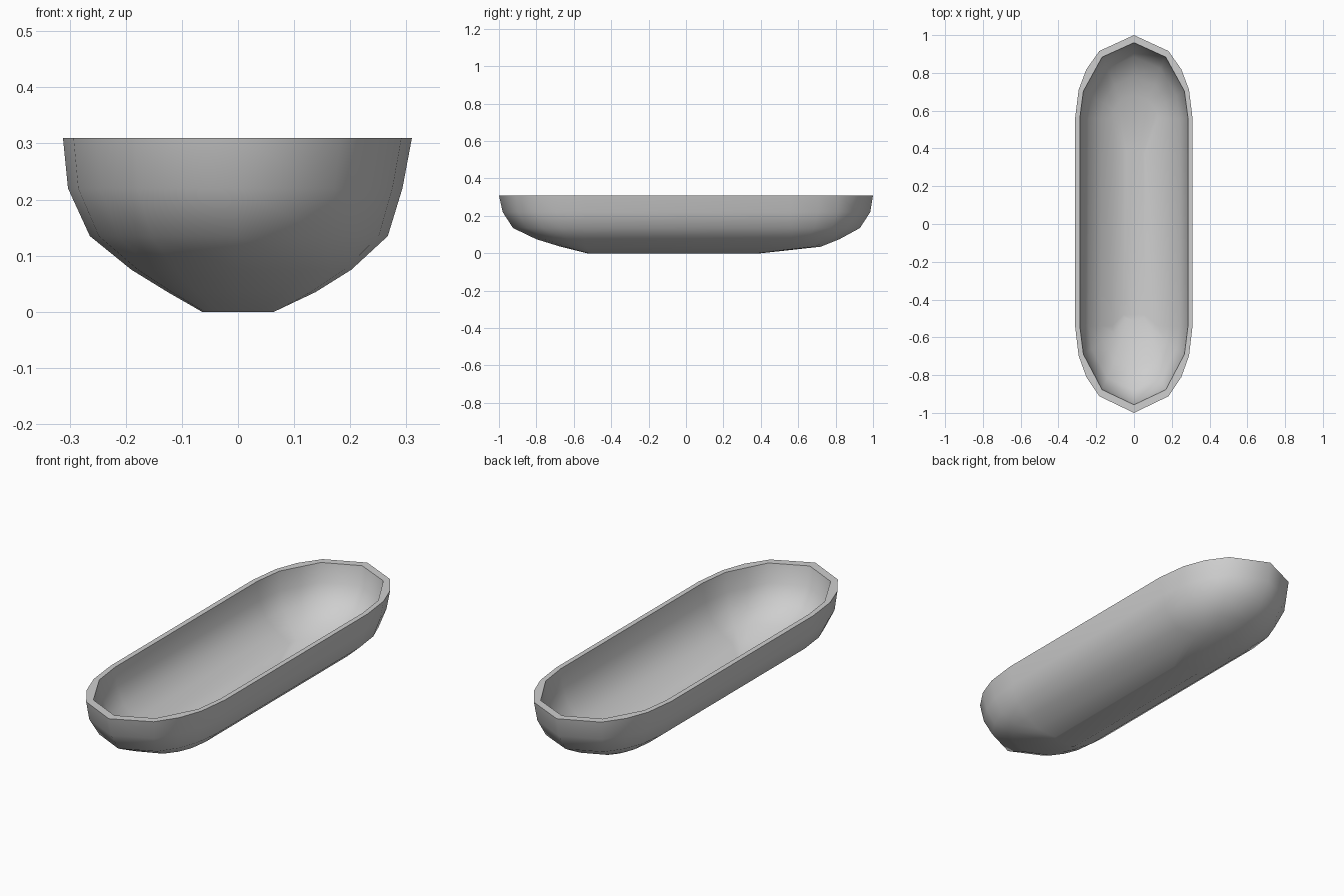
import bpy
import bmesh
from math import sin, cos, radians

cube = bpy.data.objects.get("Cube")
if cube:
    bpy.data.objects.remove(cube, do_unlink=True)

grey = bpy.data.materials.new("plain grey")
grey.use_nodes = True
colour = (0.62, 0.62, 0.62, 1)
grey.diffuse_color = colour
grey.node_tree.nodes["Principled BSDF"].inputs["Base Color"].default_value = colour


def ring(bm, arc, z, left, right, front, back):
    """Closed outline: straight sides with a faceted cap at each end."""
    back_start = min(0.56, back - 0.03)
    front_start = min(0.54, front - 0.03)
    half = arc + [(-c, s) for c, s in reversed(arc[:-1])]
    points = [(c, back_start + (back - back_start) * s) for c, s in half]
    points += [(-c, -front_start - (front - front_start) * s) for c, s in half]
    return [bm.verts.new((c * (left if c > 0 else right), y, z)) for c, y in points]


def join(bm, first, second):
    """Band of quads between two rings."""
    for i in range(len(first)):
        bm.faces.new((first[i - 1], first[i], second[i], second[i - 1]))


def shell(bm, arc, levels):
    """Stack of rings from rim to floor; returns the rim."""
    rings = [ring(bm, arc, *level) for level in levels]
    for upper, lower in zip(rings, rings[1:]):
        join(bm, upper, lower)
    bm.faces.new(rings[-1])
    return rings[0]


# Quarter arcs of the end caps; the inner one has a coarser outline
outer_arc = [(cos(radians(a)), sin(radians(a))) for a in (0, 20, 36, 54, 90)]
inner_arc = [(cos(radians(a)), sin(radians(a))) for a in (0, 21, 54, 90)]
(c1, s1), (c2, s2) = inner_arc[1:3]
inner_arc.insert(2, ((c1 + c2) / 2, (s1 + s2) / 2))

# Height, left half width, right half width, front reach, back reach
outer_levels = [
    (0.31, 0.31, 0.312, 1.0, 1.0), (0.22, 0.293, 0.303, 0.98, 0.985),
    (0.135, 0.267, 0.264, 0.925, 0.93), (0.075, 0.202, 0.19, 0.80, 0.82),
    (0.035, 0.138, 0.125, 0.67, 0.72), (0.0, 0.064, 0.064, 0.53, 0.40),
]
inner_levels = [
    (0.31, 0.286, 0.287, 0.957, 0.96), (0.22, 0.272, 0.277, 0.938, 0.943),
    (0.14, 0.241, 0.24, 0.88, 0.885), (0.088, 0.184, 0.174, 0.76, 0.78),
    (0.051, 0.125, 0.115, 0.64, 0.68), (0.02, 0.056, 0.056, 0.51, 0.40),
]

# Hollow trough: outer wall, inner wall and the flat rim joining them
bm = bmesh.new()
outer_rim = shell(bm, outer_arc, outer_levels)
inner_rim = shell(bm, inner_arc, inner_levels)
join(bm, outer_rim, inner_rim)
bmesh.ops.recalc_face_normals(bm, faces=bm.faces)

mesh = bpy.data.meshes.new("trough")
bm.to_mesh(mesh)
bm.free()
mesh.materials.append(grey)
trough = bpy.data.objects.new("trough", mesh)
bpy.context.collection.objects.link(trough)

# Smooth walls with a crisp rim
bpy.ops.object.select_all(action="DESELECT")
trough.select_set(True)
bpy.context.view_layer.objects.active = trough
bpy.ops.object.shade_smooth_by_angle(angle=radians(60))
